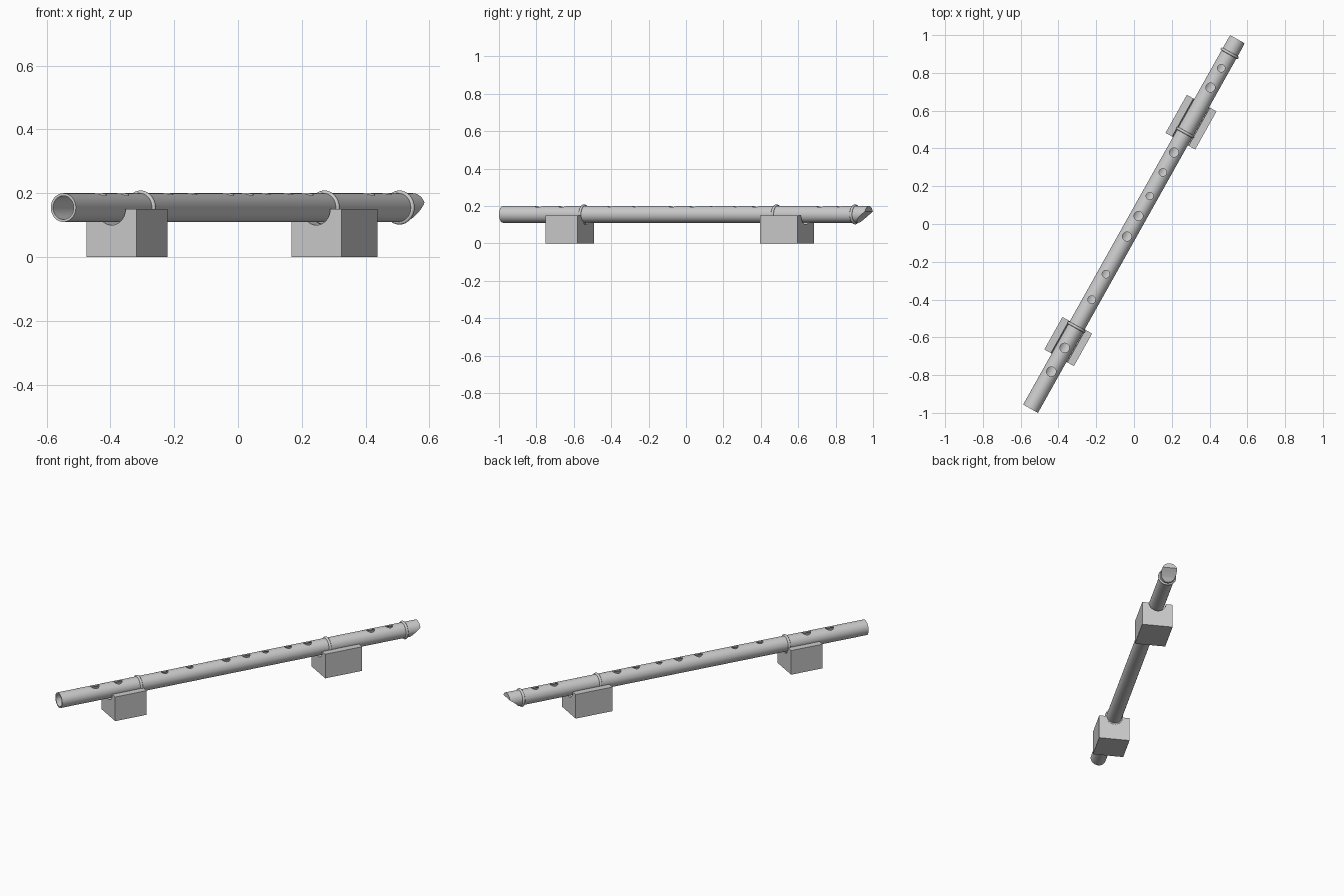
import bpy, bmesh, math
from mathutils import Matrix, Vector

if "Cube" in bpy.data.objects:
    bpy.data.objects.remove(bpy.data.objects["Cube"])

TURN = Matrix.Rotation(math.radians(-29.25), 4, 'Z')  # local +Y is the flute axis
AXIS_Z, HALF, R, BORE = 0.155, 1.121, 0.045, 0.037


def make(name, bm):
    bmesh.ops.recalc_face_normals(bm, faces=bm.faces)
    bm.transform(TURN)
    me = bpy.data.meshes.new(name)
    bm.to_mesh(me)
    bm.free()
    ob = bpy.data.objects.new(name, me)
    bpy.context.collection.objects.link(ob)
    return ob


def select(ob):
    bpy.ops.object.select_all(action='DESELECT')
    ob.select_set(True)
    bpy.context.view_layer.objects.active = ob


def smooth(ob):
    select(ob)
    bpy.ops.object.shade_smooth_by_angle(angle=math.radians(35))


def lathe(name, profile, closed=False, steps=48):
    """Revolve (radius, position) points around the flute axis."""
    bm = bmesh.new()
    vs = [bm.verts.new((r, s, AXIS_Z)) for r, s in profile]
    pairs = list(zip(vs, vs[1:])) + ([(vs[-1], vs[0])] if closed else [])
    es = [bm.edges.new(p) for p in pairs]
    bmesh.ops.spin(bm, geom=vs + es, cent=(0, 0, AXIS_Z), axis=(0, 1, 0),
                   angle=2 * math.pi, steps=steps)
    bmesh.ops.remove_doubles(bm, verts=bm.verts, dist=1e-5)
    return make(name, bm)


def extrude(name, points, vec):
    bm = bmesh.new()
    f = bm.faces.new([bm.verts.new(p) for p in points])
    new = bmesh.ops.extrude_face_region(bm, geom=[f], use_keep_orig=True)
    bmesh.ops.translate(bm, vec=Vector(vec),
                        verts=[v for v in new['geom'] if isinstance(v, bmesh.types.BMVert)])
    return make(name, bm)


def cut(ob, cutter):
    cutter.hide_render = True
    mod = ob.modifiers.new("cut", 'BOOLEAN')
    mod.operation, mod.solver, mod.object = 'DIFFERENCE', 'EXACT', cutter
    select(ob)
    bpy.ops.object.modifier_apply(modifier=mod.name)
    bpy.data.objects.remove(cutter)


# Flute body: tube bored from the foot, solid at the mouthpiece
body = lathe("flute_body", [(0, HALF), (R, HALF), (R, -HALF), (BORE, -HALF),
                            (BORE, 0.99), (0, 0.99)])

# Finger holes (position along the axis, radius)
holes = [(-0.896, .025), (-0.752, .025), (-0.459, .020), (-0.304, .020),
         (-0.076, .024), (0.049, .024), (0.170, .019), (0.313, .020),
         (0.434, .024), (0.828, .024), (0.945, .020)]
bm = bmesh.new()
for s, r in holes:
    bmesh.ops.create_cone(bm, cap_ends=True, segments=32, radius1=r, radius2=r, depth=0.1,
                          matrix=Matrix.Translation((0, s, AXIS_Z + 0.06)))
cut(body, make("hole_cutter", bm))

# Beak: slanted, slightly hollow cut under the mouthpiece
beak = [(1.052, 0.09), (1.056, 0.112), (1.075, 0.134), (1.10, 0.155),
        (1.123, 0.172), (1.16, 0.172), (1.16, 0.09)]
cut(body, extrude("beak_cutter", [(-0.1, s, z) for s, z in beak], (0.2, 0, 0)))
smooth(body)

# Raised rings
for i, s in enumerate((-0.625, 0.555, 1.036)):
    ring = [(0.046 + 0.0075 * math.cos(a), s + 0.0075 * math.sin(a))
            for a in (k * math.pi / 6 for k in range(12))]
    smooth(lathe(f"ring_{i + 1}", ring, closed=True))

# Stand blocks with a round groove for the flute
TOP, W, G = 0.15, 0.09, 0.05
for name, s, length in (("stand_block_foot", -0.713, 0.197), ("stand_block_head", 0.618, 0.231)):
    groove = [(G * math.cos(a), TOP - G * math.sin(a))
              for a in (k * math.pi / 24 for k in range(25))]
    section = [(-W, 0), (W, 0), (W, TOP)] + groove + [(-W, TOP)]
    smooth(extrude(name, [(x, s - length / 2, z) for x, z in section], (0, length, 0)))
